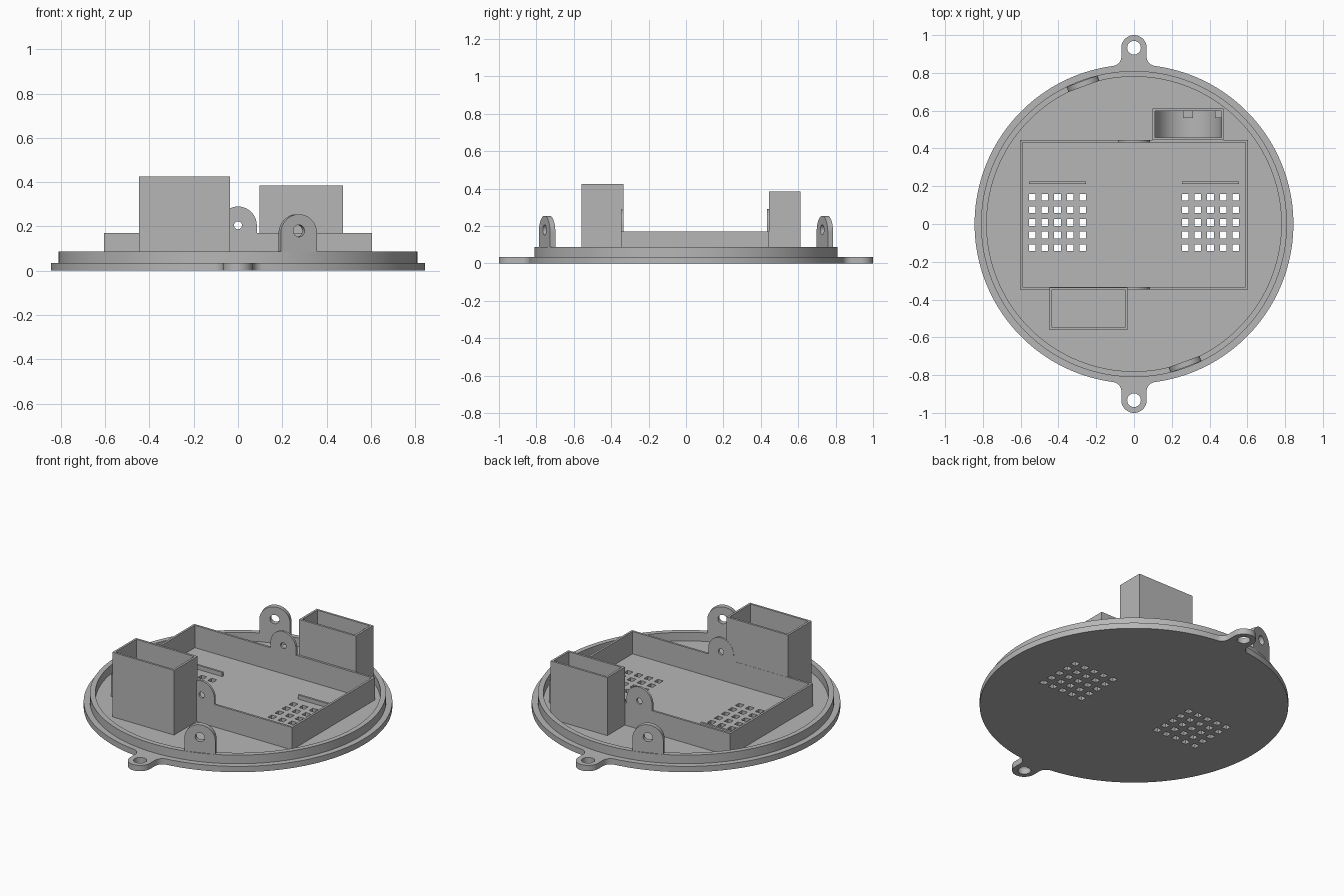
import bpy, bmesh
from math import sin, cos, radians, degrees, atan2, sqrt
from mathutils import Matrix

cube = bpy.data.objects.get("Cube")
if cube:
    bpy.data.objects.remove(cube, do_unlink=True)

grey = bpy.data.materials.new("matte_grey")
grey.use_nodes = True
GREY = (0.47, 0.47, 0.47, 1)
grey.diffuse_color = GREY
grey.node_tree.nodes["Principled BSDF"].inputs["Base Color"].default_value = GREY


# Outline helpers
def arc(cx, cy, r, a0, a1, n):
    angles = [radians(a0 + (a1 - a0) * i / n) for i in range(n + 1)]
    return [(cx + r * cos(a), cy + r * sin(a)) for a in angles]


def circle(cx, cy, r, n=32):
    return arc(cx, cy, r, 0, 360, n)[:-1]


def rect(x0, y0, x1, y1):
    return [(x0, y0), (x1, y0), (x1, y1), (x0, y1)]


def arch(r, bottom, centre):
    return [(-r, bottom), (r, bottom)] + arc(0, centre, r, 0, 180, 32)


def solid(name, loops, depth, matrix):
    """Extrude nested outlines (inner loops become holes)."""
    curve = bpy.data.curves.new(name, 'CURVE')
    curve.dimensions = '2D'
    curve.fill_mode = 'BOTH'
    curve.extrude = depth / 2
    for loop in loops:
        spline = curve.splines.new('POLY')
        spline.points.add(len(loop) - 1)
        for point, (x, y) in zip(spline.points, loop):
            point.co = (x, y, 0, 1)
        spline.use_cyclic_u = True
    obj = bpy.data.objects.new(name, curve)
    bpy.context.collection.objects.link(obj)
    obj.matrix_world = matrix
    bpy.ops.object.select_all(action='DESELECT')
    obj.select_set(True)
    bpy.context.view_layer.objects.active = obj
    bpy.ops.object.convert(target='MESH')
    obj = bpy.context.view_layer.objects.active
    bm = bmesh.new()
    bm.from_mesh(obj.data)
    bmesh.ops.remove_doubles(bm, verts=bm.verts, dist=0.0001)
    bmesh.ops.recalc_face_normals(bm, faces=bm.faces)
    bm.to_mesh(obj.data)
    bm.free()
    obj.data.materials.clear()
    obj.data.materials.append(grey)
    bpy.ops.object.shade_smooth_by_angle(angle=radians(30))
    return obj


def flat(name, loops, z0, z1):
    return solid(name, loops, z1 - z0, Matrix.Translation((0, 0, (z0 + z1) / 2)))


def upright(name, loops, y0, y1, turn=0):
    matrix = (Matrix.Rotation(radians(turn), 4, 'Z')
              @ Matrix.Translation((0, (y0 + y1) / 2, 0))
              @ Matrix.Rotation(radians(90), 4, 'X'))
    return solid(name, loops, y1 - y0, matrix)


FLOOR, RIM, WALL = 0.035, 0.087, 0.013
R, EAR, EAR_Y, FILLET = 0.844, 0.067, 0.933, 0.05

# Base plate: disc blended into two ears, with screw holes and vent grids
fx = EAR + FILLET
fy = sqrt((R + FILLET) ** 2 - fx ** 2)
meet = degrees(atan2(fy, fx))
half = (arc(0, 0, R, -meet, meet, 96)
        + arc(fx, fy, FILLET, 180 + meet, 180, 10)[1:]
        + arc(0, EAR_Y, EAR, 0, 180, 32)
        + arc(-fx, fy, FILLET, 0, -meet, 10)[:-1])
base = [half + [(-x, -y) for x, y in half]]
base += [circle(0, s * EAR_Y, 0.036) for s in (-1, 1)]
for side in (-1, 1):
    for i in range(5):
        for j in range(5):
            x = side * 0.405 + (i - 2) * 0.067
            y = 0.008 + (j - 2) * 0.067
            base.append(rect(x - 0.018, y - 0.018, x + 0.018, y + 0.018))
flat("base_plate", base, 0, FLOOR)

# Raised rim and its two screw tabs
flat("rim", [circle(0, 0, 0.81, 160), circle(0, 0, 0.78, 160)], FLOOR, RIM)
for name, turn in (("front_rim_tab", 20), ("back_rim_tab", 200)):
    upright(name, [arch(0.087, FLOOR, 0.168), circle(0, 0.18, 0.027)],
            -0.805, -0.775, turn)


# Open rectangular housings
def housing(name, x0, y0, x1, y1, top):
    inner = rect(x0 + WALL, y0 + WALL, x1 - WALL, y1 - WALL)
    flat(name, [rect(x0, y0, x1, y1), inner], FLOOR, top)


housing("main_tray_walls", -0.604, -0.347, 0.604, 0.445, 0.17)
housing("front_housing", -0.447, -0.56, -0.035, -0.335, 0.425)
housing("back_housing", 0.097, 0.445, 0.475, 0.612, 0.385)

# Tabs on the tray walls
for name, y in (("front_tray_tab", -0.347), ("back_tray_tab", 0.432)):
    upright(name, [arch(0.085, 0.165, 0.205), circle(0, 0.205, 0.018)], y, y + WALL)

# Rounded cradle and locating posts inside the back housing
cx, cr = 0.286, 0.176
cradle = ([(cx - cr, FLOOR), (cx + cr, FLOOR)]
          + arc(cx, 0.22, cr, 0, -180, 48))
upright("cradle", [cradle], 0.458, 0.599)
flat("centre_post", [rect(0.26, 0.56, 0.312, 0.6)], FLOOR, 0.08)
flat("corner_post", [rect(0.43, 0.56, 0.463, 0.6)], FLOOR, 0.36)

# Low ridges behind the vents
for name, x in (("right_ridge", -0.405), ("left_ridge", 0.405)):
    flat(name, [rect(x - 0.152, 0.211, x + 0.152, 0.224)], FLOOR, 0.06)
